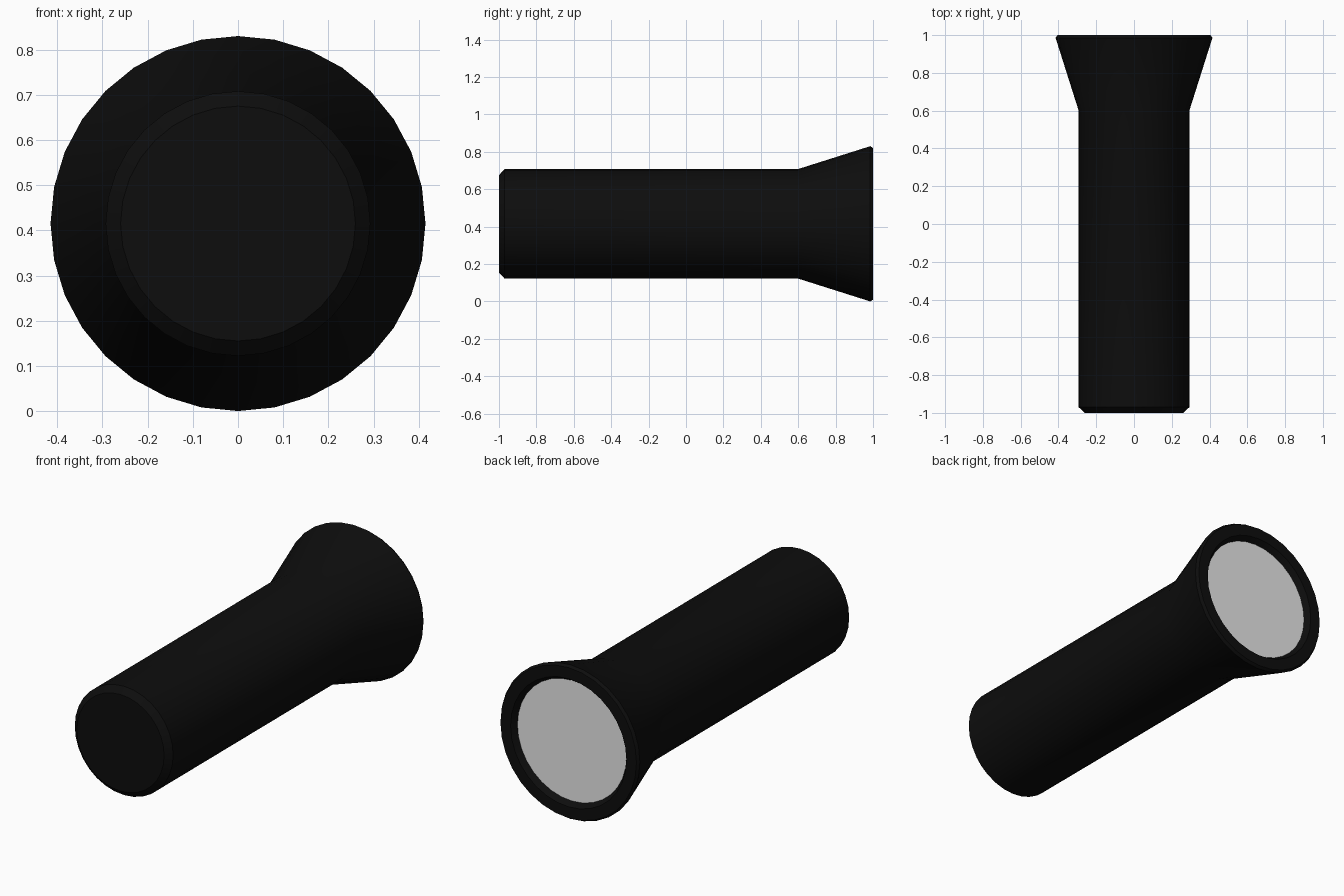
import bpy
import bmesh
from math import cos, sin, pi, radians

cube = bpy.data.objects.get("Cube")
if cube:
    bpy.data.objects.remove(cube, do_unlink=True)

SIDES = 32
AXIS_Z = 0.415


def material(name, rgb):
    mat = bpy.data.materials.new(name)
    mat.use_nodes = True
    color = (*rgb, 1.0)
    mat.diffuse_color = color
    mat.node_tree.nodes["Principled BSDF"].inputs["Base Color"].default_value = color
    return mat


def turned(name, profile, mat, cap_start=False, cap_end=False):
    """Turn a (y, radius) profile around the long axis."""
    bm = bmesh.new()
    rings = []
    for y, r in profile:
        rings.append([bm.verts.new((r * cos(2 * pi * i / SIDES), y,
                                    AXIS_Z + r * sin(2 * pi * i / SIDES)))
                      for i in range(SIDES)])
    for a, b in zip(rings, rings[1:]):
        for i in range(SIDES):
            j = (i + 1) % SIDES
            bm.faces.new((a[i], b[i], b[j], a[j]))
    if cap_start:
        bm.faces.new(rings[0])
    if cap_end:
        bm.faces.new(rings[-1][::-1])
    mesh = bpy.data.meshes.new(name)
    bm.to_mesh(mesh)
    bm.free()
    mesh.materials.append(mat)
    obj = bpy.data.objects.new(name, mesh)
    bpy.context.collection.objects.link(obj)
    bpy.ops.object.select_all(action="DESELECT")
    bpy.context.view_layer.objects.active = obj
    obj.select_set(True)
    bpy.ops.object.shade_smooth_by_angle(angle=radians(30))
    return obj


black = material("black casing", (0.004, 0.004, 0.004))
glass = material("pale lens", (0.8, 0.8, 0.8))

# Handle with chamfered tail, flared head, and a rim stepping in to the lens
turned("casing", [(-1.0, 0.26), (-0.97, 0.293), (0.6, 0.293), (0.985, 0.415),
                  (1.0, 0.405), (1.0, 0.345), (0.97, 0.325)],
       black, cap_start=True)

# Flat lens disc set into the head
turned("lens", [(0.96, 0.325), (0.97, 0.325)], glass, cap_start=True, cap_end=True)
